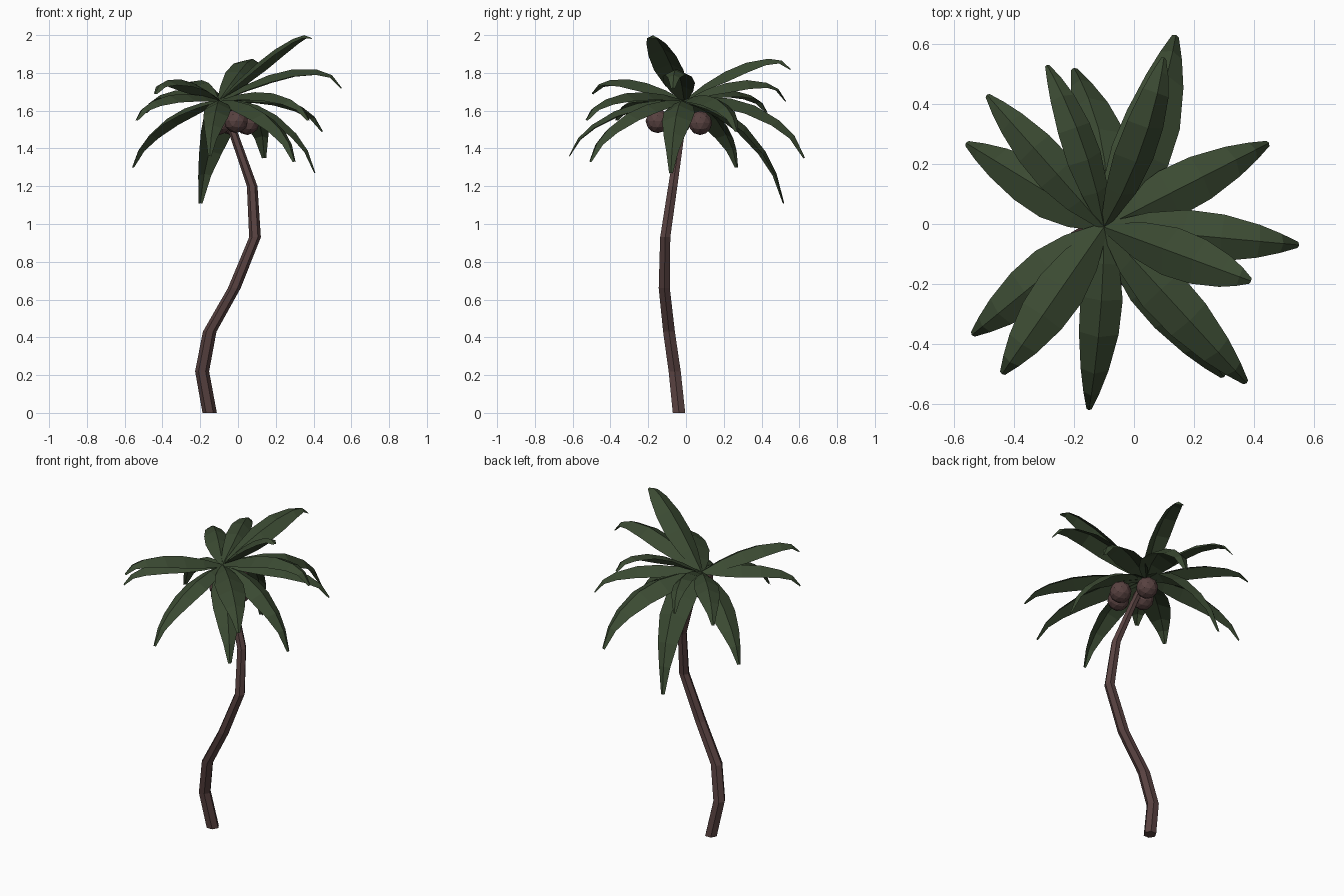
import bpy, bmesh, math
from mathutils import Vector, Matrix

if "Cube" in bpy.data.objects:
    bpy.data.objects.remove(bpy.data.objects["Cube"])


def material(name, rgb):
    m = bpy.data.materials.new(name)
    m.diffuse_color = (*rgb, 1)
    m.use_nodes = True
    m.node_tree.nodes["Principled BSDF"].inputs["Base Color"].default_value = m.diffuse_color
    return m


GREEN = material("leaf_green", (0.043, 0.068, 0.032))
BROWN = material("bark_brown", (0.098, 0.054, 0.052))


def finish(bm, name, mat):
    mesh = bpy.data.meshes.new(name)
    bm.to_mesh(mesh)
    bm.free()
    mesh.materials.append(mat)
    ob = bpy.data.objects.new(name, mesh)
    bpy.context.collection.objects.link(ob)
    return ob


# Trunk: six-sided rings lofted along a bent path (x, y, z, radius)
PATH = [(-0.15, -0.037, 0, 0.038), (-0.19, -0.06, 0.22, 0.037),
        (-0.15, -0.09, 0.43, 0.036), (-0.02, -0.115, 0.66, 0.034),
        (0.09, -0.11, 0.93, 0.031), (0.075, -0.07, 1.20, 0.028),
        (-0.02, -0.03, 1.47, 0.024), (-0.09, -0.005, 1.65, 0.020)]
SIDES = 6
bm = bmesh.new()
rings = [[bm.verts.new((x + r * math.cos(math.tau * i / SIDES),
                        y + r * math.sin(math.tau * i / SIDES), z))
          for i in range(SIDES)] for x, y, z, r in PATH]
for a, b in zip(rings, rings[1:]):
    for i in range(SIDES):
        j = (i + 1) % SIDES
        bm.faces.new((a[i], a[j], b[j], b[i]))
bm.faces.new(rings[0][::-1])
bm.faces.new(rings[-1])
finish(bm, "trunk", BROWN)

# Coconuts clustered under the crown
for n, pos in enumerate([(-0.01, -0.15, 1.545), (0.05, -0.06, 1.535),
                         (-0.035, 0.075, 1.535), (-0.10, -0.04, 1.535)]):
    bm = bmesh.new()
    bmesh.ops.create_icosphere(bm, subdivisions=2, radius=0.064)
    bmesh.ops.translate(bm, verts=bm.verts, vec=pos)
    finish(bm, f"coconut_{n + 1}", BROWN)

# Leaves: ridged blades arching from the crown to a tip
# (x, y, z, arch height, sideways bend to the left, twist in degrees, width scale)
CROWN = Vector((-0.10, -0.01, 1.655))
LEAVES = [(0.14, 0.63, 1.35, 0.155, -0.03, 0, 1.2), (0.45, 0.27, 1.49, 0.11, 0, 0, 1),
          (0.55, -0.07, 1.72, 0.125, 0, 0, 1), (0.41, -0.08, 1.27, 0.15, 0, 0, 1),
          (0.39, -0.19, 1.985, 0.07, 0, 0, 1), (0.375, -0.53, 1.55, 0.10, 0, 0, 1),
          (0.30, -0.51, 1.33, 0.125, 0, 0, 1), (-0.15, -0.62, 1.36, 0.12, 0.012, 0, 0.85),
          (-0.44, -0.50, 1.69, 0.09, 0, 0, 1), (-0.54, -0.37, 1.55, 0.09, 0, 0, 1),
          (-0.56, 0.27, 1.30, 0.115, 0, 0, 1), (-0.49, 0.43, 1.59, 0.09, 0, 0, 0.85),
          (-0.29, 0.53, 1.65, 0.11, -0.025, 20, 0.75),
          (-0.20, 0.52, 1.11, 0.19, -0.045, 0, 1.1),
          (0.10, 0.555, 1.82, 0.10, -0.03, 25, 0.85)]
# Half width at stations along the blade
PROFILE = [(0, 0.016), (0.2, 0.062), (0.4, 0.083), (0.6, 0.078),
           (0.8, 0.055), (0.92, 0.032), (1, 0.010)]


def leaf(name, tip, arch, bend, twist, width):
    tip = Vector(tip)
    flat = Vector((tip.x - CROWN.x, tip.y - CROWN.y, 0)).normalized()
    left = Vector((-flat.y, flat.x, 0))

    def spine(t):
        lift = arch * t * (1 - t) ** 0.6 / 0.347
        return (CROWN.lerp(tip, t) + Vector((0, 0, lift))
                + left * bend * 4 * t * (1 - t))

    bm = bmesh.new()
    rows = []
    for t, w in PROFILE:
        w *= width
        p = spine(t)
        tangent = (spine(min(t + 0.06, 1)) - spine(max(t - 0.06, 0))).normalized()
        roll = Matrix.Rotation(math.radians(twist) * math.sin(math.pi * t), 3, tangent)
        side = roll @ left
        drop = tangent.cross(side).normalized() * w * 0.5
        rows.append([bm.verts.new(p + side * w - drop), bm.verts.new(p),
                     bm.verts.new(p - side * w - drop)])
    for a, b in zip(rows, rows[1:]):
        for i in range(2):
            bm.faces.new((a[i], a[i + 1], b[i + 1], b[i]))
    finish(bm, name, GREEN)


for n, (x, y, z, *shape) in enumerate(LEAVES):
    leaf(f"palm_leaf_{n + 1}", (x, y, z), *shape)
